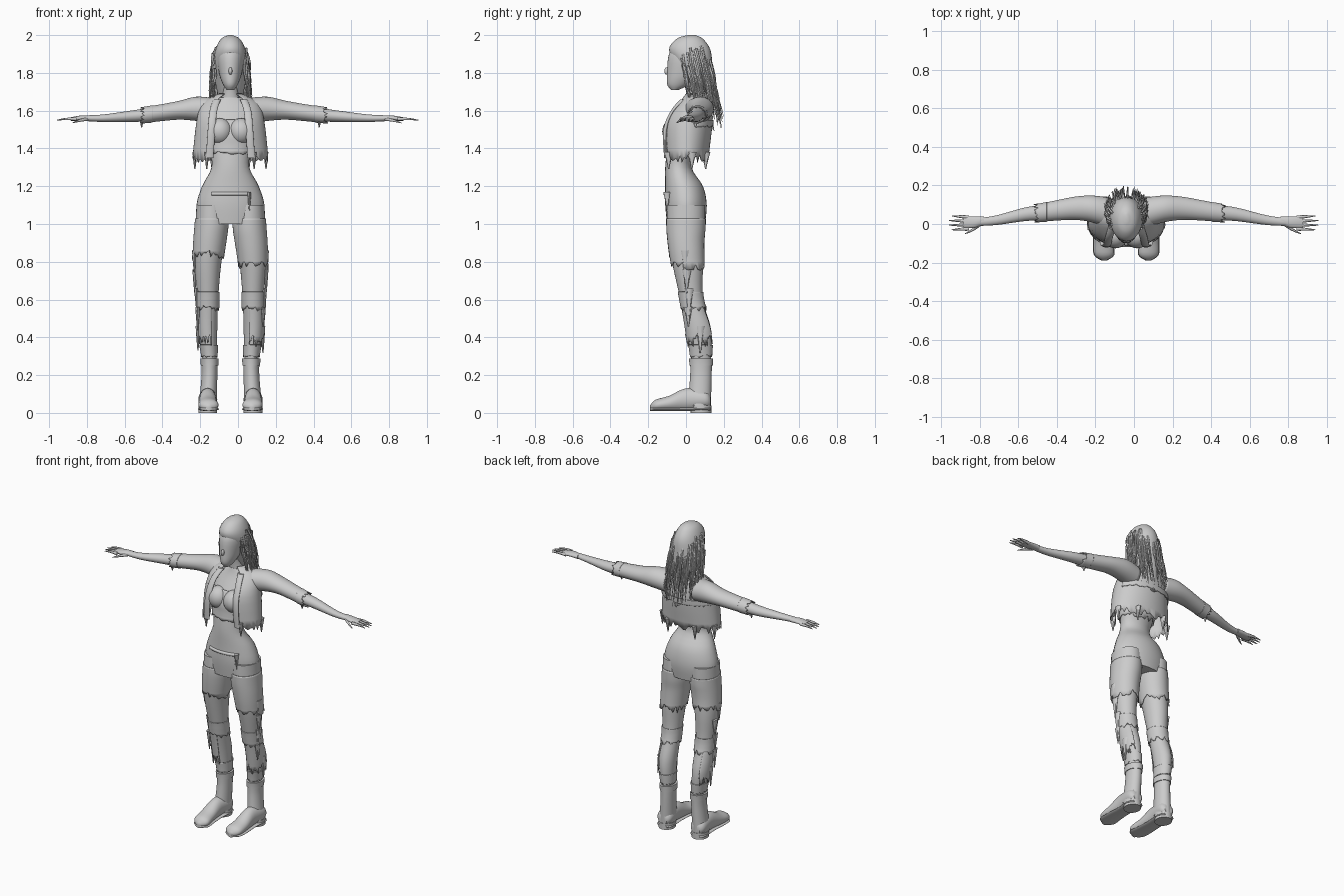
import bpy, bmesh, math, random
from mathutils import Vector

random.seed(4)
if "Cube" in bpy.data.objects:
    bpy.data.objects.remove(bpy.data.objects["Cube"], do_unlink=True)

MIDLINE = -0.04
AXIS_X, AXIS_Y, AXIS_Z = range(3)

grey = bpy.data.materials.new("plain grey")
grey.use_nodes = True
colour = (0.6, 0.6, 0.6, 1)
grey.diffuse_color = colour
grey.node_tree.nodes["Principled BSDF"].inputs["Base Color"].default_value = colour


def smooth_path(rings, steps):
    """Flowing curve through the rings (x, y, z, half width, half depth)."""
    path = []
    for i in range(len(rings) - 1):
        before, after = rings[max(i - 1, 0)], rings[min(i + 2, len(rings) - 1)]
        for k in range(steps):
            t = k / steps
            path.append([b + 0.5 * t * (c - a + t * (2 * a - 5 * b + 4 * c - d + t * (3 * (b - c) + d - a)))
                         for a, b, c, d in zip(before, rings[i], rings[i + 1], after)])
    return path + [list(rings[-1])]


def slice_of(rings, axis, start, end, grow, flare=0.0):
    """Rings of a garment that follows part of a limb, a little larger."""
    path = smooth_path(rings, 40)
    result = []
    for k in range(5):
        goal = start + (end - start) * k / 4
        *place, a, b = min(path, key=lambda ring: abs(ring[axis] - goal))
        extra = grow + flare * k / 4
        result.append((*place, a + extra, b + extra))
    return result


def loft(name, rings, axis=AXIS_Z, arc=None, jag=0.0, thick=0.0, segs=32):
    """Skin the rings; an arc leaves the shell open and jag tears its last edge."""
    path = smooth_path(rings, 4)
    start, end = arc or (0, 360)
    count = segs + 1 if arc else segs
    hem = (Vector(rings[-1][:3]) - Vector(rings[-2][:3])).normalized()
    bm = bmesh.new()
    rows = []
    for ring in path:
        centre, (a, b) = Vector(ring[:3]), ring[3:]
        across, along = [i for i in range(3) if i != axis]
        row = []
        for k in range(count):
            angle = math.radians(start + (end - start) * k / segs)
            point = centre.copy()
            point[across] += a * math.cos(angle)
            point[along] += b * math.sin(angle)
            if ring is path[-1]:
                point += hem * random.uniform(-0.4, 1) * jag
            row.append(bm.verts.new(point))
        rows.append(row)
    for upper, lower in zip(rows, rows[1:]):
        for k in range(segs):
            j = (k + 1) % count
            bm.faces.new((upper[k], upper[j], lower[j], lower[k]))
    if not thick:
        bm.faces.new(rows[0])
        bm.faces.new(rows[-1])
    bmesh.ops.recalc_face_normals(bm, faces=bm.faces)
    mesh = bpy.data.meshes.new(name)
    bm.to_mesh(mesh)
    bm.free()
    mesh.materials.append(grey)
    obj = bpy.data.objects.new(name, mesh)
    bpy.context.collection.objects.link(obj)
    if thick:
        obj.modifiers.new("cloth", "SOLIDIFY").thickness = thick


def cloth(name, rings, jag, **options):
    loft(name, rings, jag=jag, thick=0.004, **options)


def ball(name, place, size):
    bpy.ops.mesh.primitive_uv_sphere_add(segments=24, ring_count=16, location=place)
    obj = bpy.context.object
    obj.name, obj.scale = name, size
    obj.data.materials.append(grey)


def rag(name, place, drop, width):
    """Pointed strip of cloth hanging from a place."""
    x, y, z = place
    loft(name, [(x, y, z, width / 2, width), (x, y, z - drop / 2, width / 3, width / 2),
                (x, y, z - drop, width / 9, width / 9)], segs=8)


def strands(name, paths, radius):
    """Tapering round strands."""
    curve = bpy.data.curves.new(name, "CURVE")
    curve.dimensions, curve.bevel_depth, curve.bevel_resolution = "3D", radius, 1
    curve.resolution_u = 3
    for path in paths:
        spline = curve.splines.new("NURBS")
        spline.points.add(len(path) - 1)
        spline.use_endpoint_u, spline.order_u = True, 3
        for i, (point, place) in enumerate(zip(spline.points, path)):
            point.co = (*place, 1)
            point.radius = 1 - 0.8 * (i / (len(path) - 1)) ** 2
    curve.materials.append(grey)
    bpy.context.collection.objects.link(bpy.data.objects.new(name, curve))


def column(rows):
    """Midline rings from (z, y, half width, half depth)."""
    return [(MIDLINE, y, z, a, b) for z, y, a, b in rows]


# Torso, neck and head
torso = column([(1.67, .05, .06, .05), (1.62, .05, .13, .07), (1.5, .01, .13, .1), (1.4, -.02, .11, .08),
                (1.3, -.04, .1, .07), (1.2, -.01, .15, .1), (1.1, 0, .18, .11), (1, 0, .17, .1)])
loft("torso", torso)
loft("neck", column([(1.8, .02, .04, .04), (1.7, .04, .04, .04), (1.6, .06, .07, .06)]))
loft("head", column([(1.71, -.06, .02, .02), (1.74, -.04, .04, .06), (1.8, -.01, .06, .09),
                     (1.9, .01, .07, .1), (1.97, .02, .04, .06)]))
ball("nose", (MIDLINE, -.1, 1.81), (.01, .015, .02))
ball("lips", (MIDLINE, -.08, 1.76), (.02, .02, .01))

# Hair mass and hanging strands
loft("hair", column([(2, .03, .01, .02), (1.98, .02, .05, .07), (1.92, .02, .08, .11), (1.82, .05, .09, .09),
                     (1.7, .08, .07, .06), (1.54, .12, .03, .02)]), jag=0.05)
locks = []
for i in range(110):
    angle = math.radians(random.uniform(-35, 215))
    back = math.sin(angle)
    top = random.uniform(1.8, 1.95)
    low = random.uniform(1.6, 1.7) - max(back, 0) * 0.1
    lock = []
    for k in range(6):
        fall = k / 5
        z = top + (low - top) * fall
        spread = 0.09 + 0.02 * fall - max(0, z - 1.9) / 2 + random.uniform(-.01, .01)
        lock.append((MIDLINE + math.cos(angle) * spread, .03 + .05 * fall + back * spread, z))
    locks.append(lock)
strands("hair_strands", locks, 0.006)

# Torn vest top, open cropped jacket with a raised back seam
cloth("vest_top", slice_of(torso, AXIS_Z, 1.55, 1.38, 0.005), 0.03, segs=40)
jacket = column([(1.69, .05, .06, .06), (1.64, .04, .15, .09), (1.54, .01, .18, .13), (1.36, 0, .2, .12)])
cloth("jacket", jacket, 0.035, arc=(-57, 237), segs=56)
cloth("jacket_back_seam", slice_of(jacket, AXIS_Z, 1.55, 1.52, 0.005), 0.01, arc=(20, 160))

# Torn flap at the front of the waist
loft("waist_flap", [(MIDLINE + d / 20, -.11 + d * d / 200, 1.16, .01, .01) for d in range(-2, 3)], axis=AXIS_X)
rag("waist_tatter", (.06, -.1, 1.17), 0.1, 0.02)

# Limb rings: distance from midline, y, z, half width, half depth
ARM = [(.1, .06, 1.6, .07, .06), (.2, .08, 1.61, .06, .055), (.3, .08, 1.6, .05, .04),
       (.45, .06, 1.58, .04, .035), (.55, .05, 1.57, .035, .03), (.7, .02, 1.56, .025, .02),
       (.8, .01, 1.56, .02, .015)]
PALM = [(.77, .02, 1.56, .02, .015), (.82, .01, 1.56, .03, .015), (.88, .01, 1.555, .03, .01)]
LEG = [(.1, 0, 1.1, .08, .1), (.1, 0, 1, .085, .1), (.11, 0, .9, .08, .09), (.12, .01, .78, .07, .08),
       (.12, .03, .6, .055, .06), (.12, .07, .43, .05, .065), (.11, .08, .25, .035, .05),
       (.12, .07, .04, .04, .055)]
FOOT = [(.12, .13, .06, .03, .03), (.12, .1, .07, .05, .05), (.12, 0, .07, .045, .06),
        (.12, -.09, .05, .05, .04), (.115, -.16, .04, .05, .03), (.115, -.19, .03, .01, .01)]
LAPEL = [(.07, -.01, 1.66, .02, .02), (.09, -.07, 1.6, .02, .01), (.1, -.11, 1.5, .02, .01),
         (.11, -.11, 1.35, .02, .006)]

for side, sign in (("left", 1), ("right", -1)):
    reach = 1 + sign * 0.04  # the left arm is a little longer

    def limb(rings, scale=1.0):
        return [(MIDLINE + sign * d * scale, *rest) for d, *rest in rings]

    ball(side + "_bust", (MIDLINE + sign * .056, -.06, 1.49), (.066, .066, .07))
    loft(side + "_lapel", limb(LAPEL))

    # Arm, rolled sleeve and torn cuff
    loft(side + "_arm", limb(ARM, reach), axis=AXIS_X)
    cloth(side + "_sleeve", limb(slice_of(ARM, AXIS_X, .1, .46, 0.008), reach), 0.01, axis=AXIS_X)
    cloth(side + "_cuff", limb(slice_of(ARM, AXIS_X, .43, .48, 0.01), reach), 0.02, axis=AXIS_X)
    rag(side + "_cuff_tatter", (MIDLINE + sign * .47, .05, 1.55), 0.04, 0.02)

    # Hand: palm, four fingers and a thumb
    loft(side + "_palm", limb(PALM, reach), axis=AXIS_X)
    digits = [[(.79, 0, 1.555), (.83, -.035, 1.55), (.87, -.05, 1.535)]]
    for n in range(4):
        y, tip = .035 - n * .02, .965 - abs(n - 1.5) * .015
        digits.append([(.85, y, 1.555), (.9, y * 1.1, 1.56), (tip, y * 1.2, 1.55)])
    strands(side + "_fingers", [limb(digit, reach) for digit in digits], 0.01)

    # Leg, boot, sole and heel
    loft(side + "_leg", limb(LEG))
    loft(side + "_boot_shaft", limb(slice_of(LEG, AXIS_Z, .28, .04, 0.007)))
    loft(side + "_boot_cuff", limb(slice_of(LEG, AXIS_Z, .29, .25, 0.012)))
    loft(side + "_foot", limb(FOOT), axis=AXIS_Y)
    loft(side + "_sole", limb([(d, y, .02, a + .003, .01) for d, y, z, a, b in FOOT]), axis=AXIS_Y)
    loft(side + "_heel", limb([(.12, .08, z, .05, .055) for z in (.04, 0)]))

    # Torn trouser leg, knee wrap, shin rag and ankle wrap
    outer = (-110, 60) if sign > 0 else (120, 290)
    cloth(side + "_trouser", limb(slice_of(LEG, AXIS_Z, 1.03, .82 - sign * .03, 0.004, 0.005)), 0.04, segs=40)
    cloth(side + "_knee_wrap", limb(slice_of(LEG, AXIS_Z, .64, .56, 0.005, 0.003)), 0.025)
    cloth(side + "_shin_rag", limb(slice_of(LEG, AXIS_Z, .56, .4, 0.004, 0.006)), 0.05, arc=outer)
    cloth(side + "_ankle_wrap", limb(slice_of(LEG, AXIS_Z, .36, .3, 0.006)), 0.01)

    # Tatters down the outer leg and along the jacket hem
    for n in range(5):
        x, y, z, a, b = slice_of(LEG, AXIS_Z, .86 - n * .1, .3, 0)[0]
        place = (MIDLINE + sign * (x + a), y + random.uniform(-.03, .02), z)
        rag(f"{side}_leg_tatter_{n}", place, random.uniform(.1, .18), 0.025)
    for n, degrees in enumerate((-50, 15, 60)):
        angle = math.radians(degrees)
        place = (MIDLINE + sign * .195 * math.cos(angle), .12 * math.sin(angle), 1.38)
        rag(f"{side}_hem_tatter_{n}", place, 0.09, 0.025)

# Smooth shading with sharp torn edges
bpy.ops.object.select_all(action="DESELECT")
for obj in bpy.context.scene.objects:
    if obj.type == "MESH":
        obj.select_set(True)
        bpy.context.view_layer.objects.active = obj
bpy.ops.object.shade_smooth_by_angle(angle=math.radians(40))
